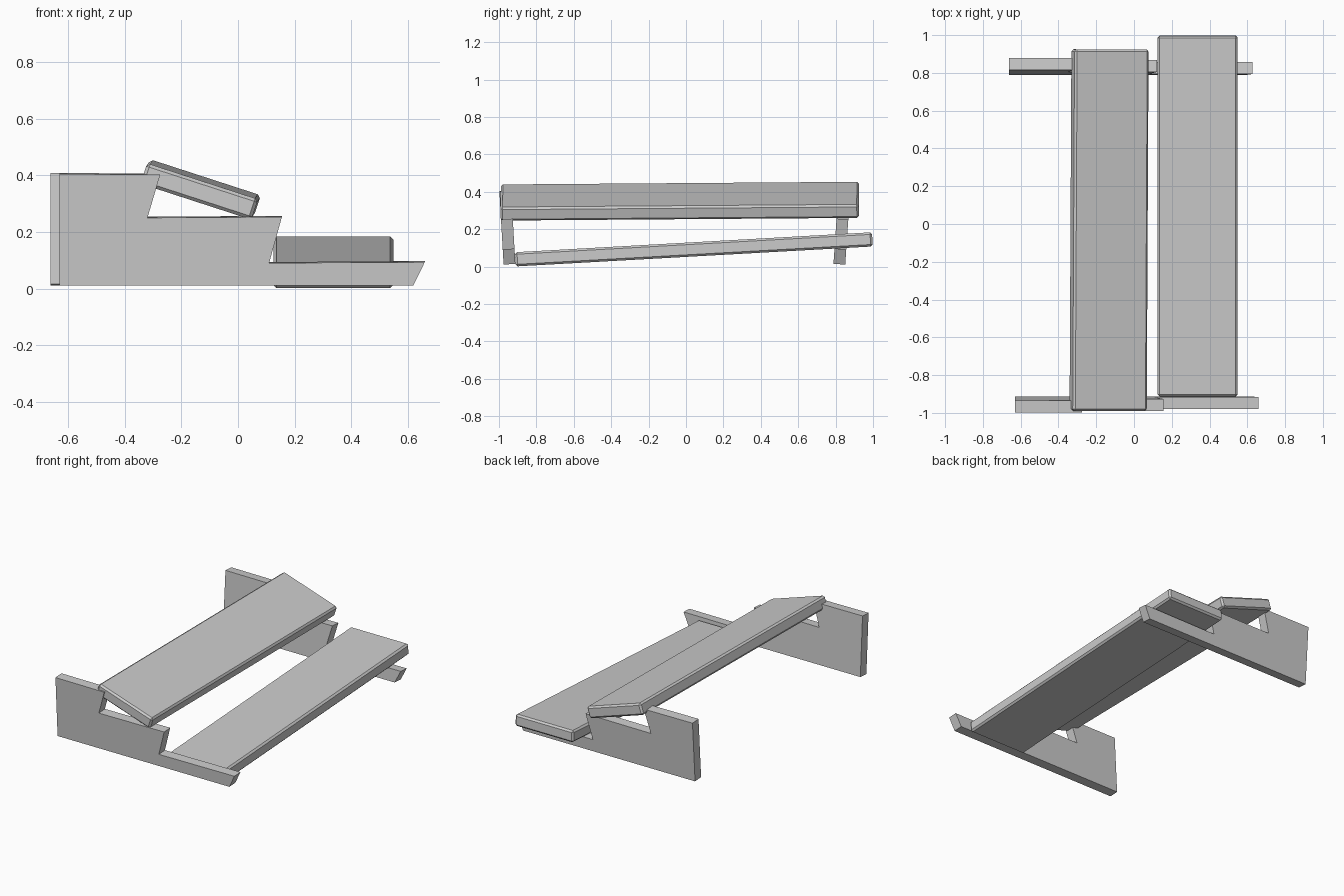
import bpy, bmesh
from math import radians

if "Cube" in bpy.data.objects:
    bpy.data.objects.remove(bpy.data.objects["Cube"])

# Side outline of a stair stringer (x, z), with slanted notches
OUTLINE = [(-0.63, 0.013), (0.62, 0.013), (0.66, 0.095), (0.11, 0.092),
           (0.155, 0.255), (-0.32, 0.252), (-0.275, 0.405), (-0.63, 0.407)]


def finish(name, bm):
    bmesh.ops.recalc_face_normals(bm, faces=bm.faces)
    mesh = bpy.data.meshes.new(name)
    bm.to_mesh(mesh)
    bm.free()
    ob = bpy.data.objects.new(name, mesh)
    bpy.context.collection.objects.link(ob)
    return ob


def stringer(name, x, y, lean, thick=0.063):
    """Notched board standing on edge, leaning about its bottom."""
    bm = bmesh.new()
    face = bm.faces.new([bm.verts.new((px, -thick / 2, pz)) for px, pz in OUTLINE])
    ext = bmesh.ops.extrude_face_region(bm, geom=[face])
    verts = [v for v in ext["geom"] if isinstance(v, bmesh.types.BMVert)]
    bmesh.ops.translate(bm, verts=verts, vec=(0, thick, 0))
    ob = finish(name, bm)
    ob.location = (x, y, 0)
    ob.rotation_euler = (radians(lean), 0, 0)


def tread(name, size, loc, rot):
    """Plank with chamfered edges."""
    bm = bmesh.new()
    bmesh.ops.create_cube(bm, size=1)
    bmesh.ops.scale(bm, verts=bm.verts, vec=size)
    ob = finish(name, bm)
    ob.location = loc
    ob.rotation_euler = [radians(a) for a in rot]
    bevel = ob.modifiers.new("chamfer", 'BEVEL')
    bevel.width = 0.011
    bevel.segments = 1


# Two leaning side boards
stringer("front_stringer", 0, -0.943, 3.3)
stringer("back_stringer", -0.032, 0.819, -3.9)

# Two loose steps
tread("upper_tread", (0.412, 1.915, 0.076), (-0.132, -0.033, 0.350), (0.45, 18, -0.15))
tread("lower_tread", (0.424, 1.912, 0.076), (0.337, 0.042, 0.0925), (3.2, 0, 0))
